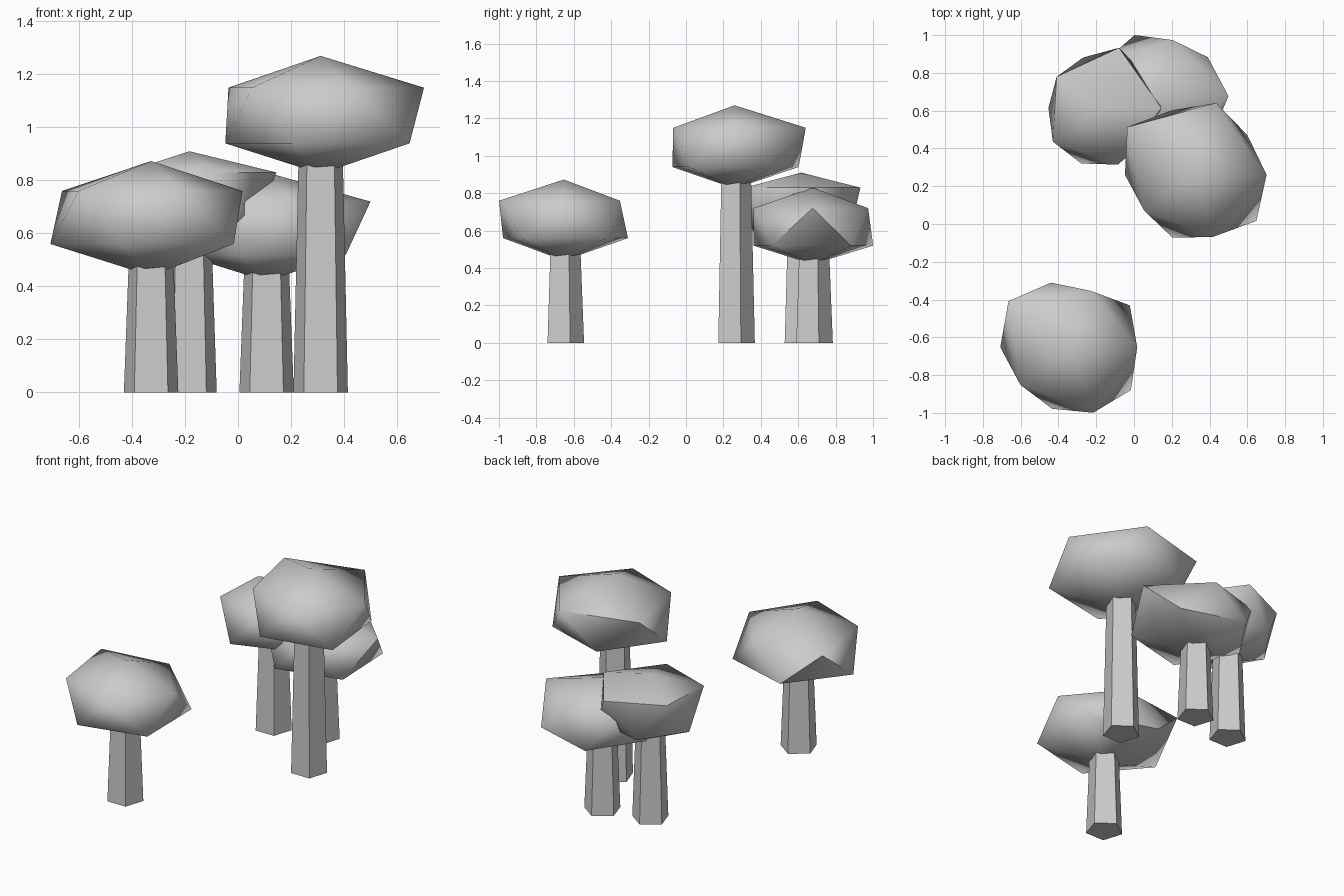
import bpy, bmesh, math

if "Cube" in bpy.data.objects:
    bpy.data.objects.remove(bpy.data.objects["Cube"])

# per tree: name, x, y, canopy bottom / lower ring / upper ring / top heights,
# and the uneven canopy radius every 36 degrees (even = upper ring, odd = lower ring)
TREES = [
    ("front_tree", -0.328, -0.653, (0.44, 0.56, 0.76, 0.873),
     (.345, .378, .315, .36, .416, .38, .338, .342, .364, .385)),
    ("tall_tree", 0.312, 0.26, (0.825, 0.94, 1.15, 1.27),
     (.39, .357, .40, .36, .43, .36, .32, .35, .345, .415)),
    ("left_tree", -0.183, 0.615, (0.50, 0.615, 0.83, 0.91),
     (.328, .30, .334, .28, .28, .27, .305, .31, .316, .30)),
    ("back_tree", 0.108, 0.677, (0.42, 0.52, 0.72, 0.83),
     (.392, .35, .312, .34, .32, .32, .32, .333, .333, .37)),
]


def add_object(name, bm, loc):
    mesh = bpy.data.meshes.new(name)
    bm.to_mesh(mesh)
    bm.free()
    ob = bpy.data.objects.new(name, mesh)
    ob.location = loc
    bpy.context.collection.objects.link(ob)
    return ob


def trunk(name, x, y, height):
    # tapered five-sided trunk with a corner towards +y
    bpy.ops.mesh.primitive_cone_add(vertices=5, radius1=0.108, radius2=0.087,
                                    depth=height, location=(x, y, height / 2))
    ob = bpy.context.object
    ob.name = name
    top = max(v.co.y for v in ob.data.vertices)
    if top < 0.107:
        ob.rotation_euler.z = math.pi


def canopy(name, x, y, heights, radii):
    # flattened, uneven icosahedron
    bottom, low, high, top = heights
    bm = bmesh.new()
    bmesh.ops.create_icosphere(bm, subdivisions=1, radius=1)
    for v in bm.verts:
        if abs(v.co.z) > 0.9:
            v.co = (0, 0, top if v.co.z > 0 else bottom)
            continue
        a = math.atan2(v.co.y, v.co.x)
        r = radii[round(a / math.radians(36)) % 10]
        v.co = (r * math.cos(a), r * math.sin(a), high if v.co.z > 0 else low)
    ob = add_object(name, bm, (x, y, 0))
    bpy.ops.object.select_all(action='DESELECT')
    ob.select_set(True)
    bpy.context.view_layer.objects.active = ob
    bpy.ops.object.shade_smooth_by_angle(angle=math.radians(60))


for name, x, y, heights, radii in TREES:
    trunk(name + "_trunk", x, y, heights[0] + 0.1)
    canopy(name + "_canopy", x, y, heights, radii)
